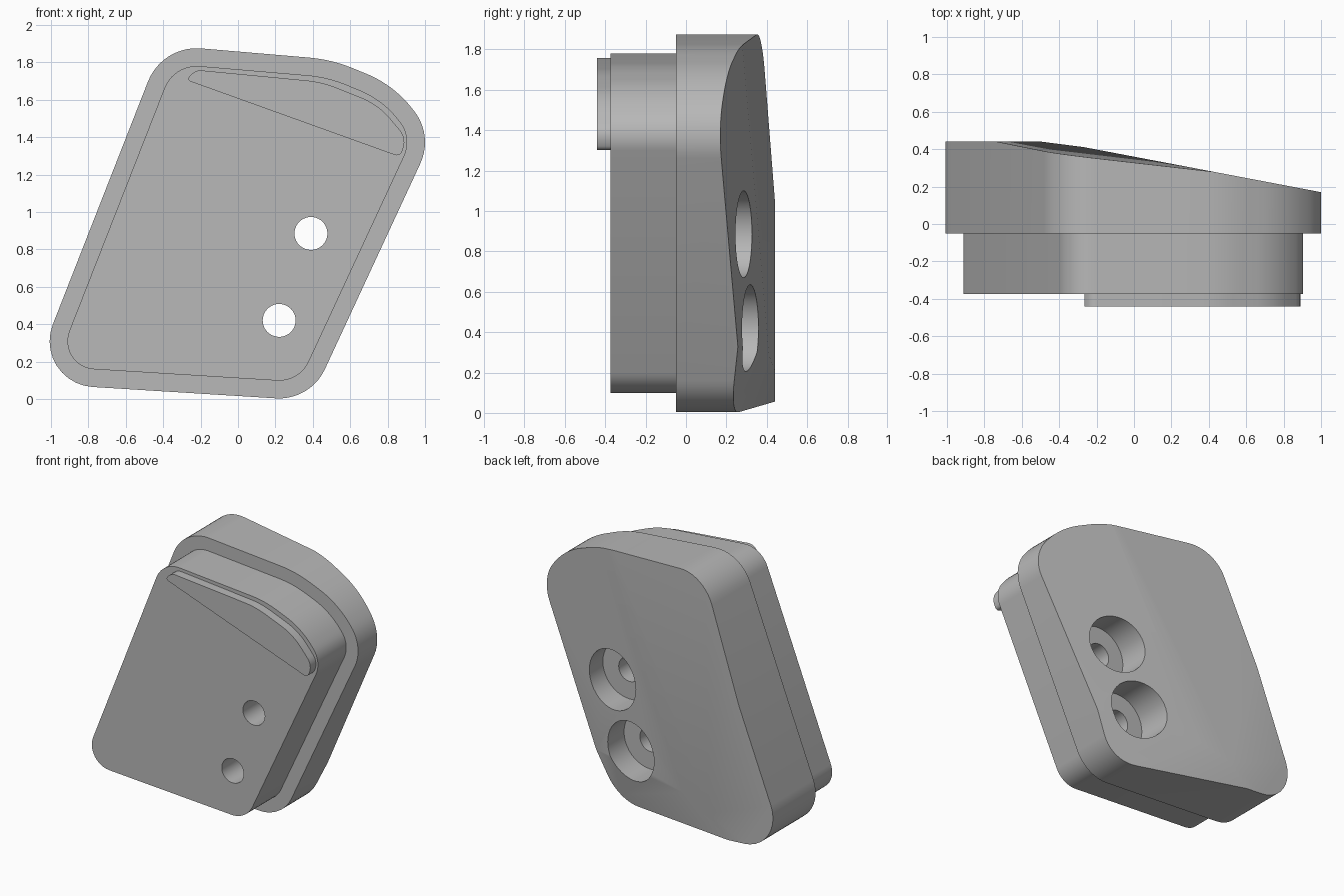
import bpy, bmesh, math
from mathutils import Vector

cube = bpy.data.objects.get("Cube")
if cube:
    bpy.data.objects.remove(cube, do_unlink=True)

grey = bpy.data.materials.new("plain grey")
grey.use_nodes = True
tone = (0.48, 0.48, 0.48, 1)
grey.diffuse_color = tone
grey.node_tree.nodes["Principled BSDF"].inputs["Base Color"].default_value = tone


def rounded(corners, steps=10):
    """Round each (x, z, radius) corner of a polygon with an arc."""
    pts = []
    n = len(corners)
    for i, (x, z, r) in enumerate(corners):
        p = Vector((x, z))
        a = (Vector(corners[i - 1][:2]) - p).normalized()
        b = (Vector(corners[(i + 1) % n][:2]) - p).normalized()
        half = a.angle(b) / 2
        centre = p + (a + b).normalized() * (r / math.sin(half))
        start = p + a * (r / math.tan(half)) - centre
        end = p + b * (r / math.tan(half)) - centre
        sweep = start.angle(end)
        for k in range(steps + 1):
            t = k / steps
            pts.append(centre + (start * math.sin((1 - t) * sweep)
                                 + end * math.sin(t * sweep)) / math.sin(sweep))
    return pts


def inset(pts, d):
    """Move a clockwise outline inwards by d."""
    out = []
    for i, p in enumerate(pts):
        t = (pts[(i + 1) % len(pts)] - pts[i - 1]).normalized()
        out.append(p + Vector((t.y, -t.x)) * d)
    return out


def slab(name, pts, front, back, cuts=()):
    """Extrude an outline along y; trim the back to planes y = c + a*x + b*z."""
    bm = bmesh.new()
    face = bm.faces.new([bm.verts.new((p.x, front, p.y)) for p in pts])
    ext = bmesh.ops.extrude_face_region(bm, geom=[face])["geom"]
    moved = [v for v in ext if isinstance(v, bmesh.types.BMVert)]
    bmesh.ops.translate(bm, verts=moved, vec=(0, back - front, 0))
    for c, a, b in cuts:
        bmesh.ops.bisect_plane(bm, geom=bm.verts[:] + bm.edges[:] + bm.faces[:],
                               plane_co=(0, c, 0), plane_no=(-a, 1, -b),
                               clear_outer=True)
        rim = [e for e in bm.edges if e.is_boundary]
        if rim:
            bmesh.ops.holes_fill(bm, edges=rim, sides=0)
    bmesh.ops.recalc_face_normals(bm, faces=bm.faces[:])
    mesh = bpy.data.meshes.new(name)
    bm.to_mesh(mesh)
    bm.free()
    mesh.materials.append(grey)
    obj = bpy.data.objects.new(name, mesh)
    bpy.context.collection.objects.link(obj)
    return obj


def select(obj):
    bpy.ops.object.select_all(action='DESELECT')
    obj.select_set(True)
    bpy.context.view_layer.objects.active = obj


def combine(target, other, operation):
    """Apply a boolean and discard the helper."""
    other.hide_render = True
    select(target)
    mod = target.modifiers.new("combine", 'BOOLEAN')
    mod.operation = operation
    mod.solver = 'EXACT'
    mod.object = other
    bpy.ops.object.modifier_apply(modifier=mod.name)
    bpy.data.objects.remove(other, do_unlink=True)


def disc(x, z, r, steps=40):
    return [Vector((x + r * math.sin(k * math.tau / steps),
                    z + r * math.cos(k * math.tau / steps))) for k in range(steps)]


# Slanted body with a faceted back
outline = rounded([(-1.113, 0.085, 0.245), (-0.405, 1.892, 0.28), (0.5, 1.815, 0.8),
                   (0.83, 1.68, 0.6), (1.045, 1.41, 0.27), (0.387, -0.008, 0.27)])
back_planes = [(0.44, 0, 0), (0.36, -0.19, 0), (0.389, -0.117, -0.033), (0.30, -0.2, 0.2)]
body = slab("body", outline, -0.05, 0.7, back_planes)

# Narrower raised block on the front
combine(body, slab("front_block", inset(outline, 0.095), -0.375, 0.0), 'UNION')

# Two counterbored through holes
for x, z in ((0.39, 0.885), (0.22, 0.42)):
    combine(body, slab("bore", disc(x, z, 0.088), -0.6, 0.2), 'DIFFERENCE')
    combine(body, slab("counterbore", disc(x, z, 0.215), 0.09, 0.8), 'DIFFERENCE')

# Curved lip along the top of the front face
lip = slab("front_lip", rounded([(-0.275, 1.705, 0.015), (-0.23, 1.76, 0.07),
                                 (0.45, 1.695, 0.6), (0.75, 1.575, 0.4),
                                 (0.905, 1.39, 0.1), (0.865, 1.295, 0.03)], 6),
           -0.44, -0.37)

for part in (body, lip):
    select(part)
    bpy.ops.object.shade_smooth_by_angle(angle=math.radians(30))
